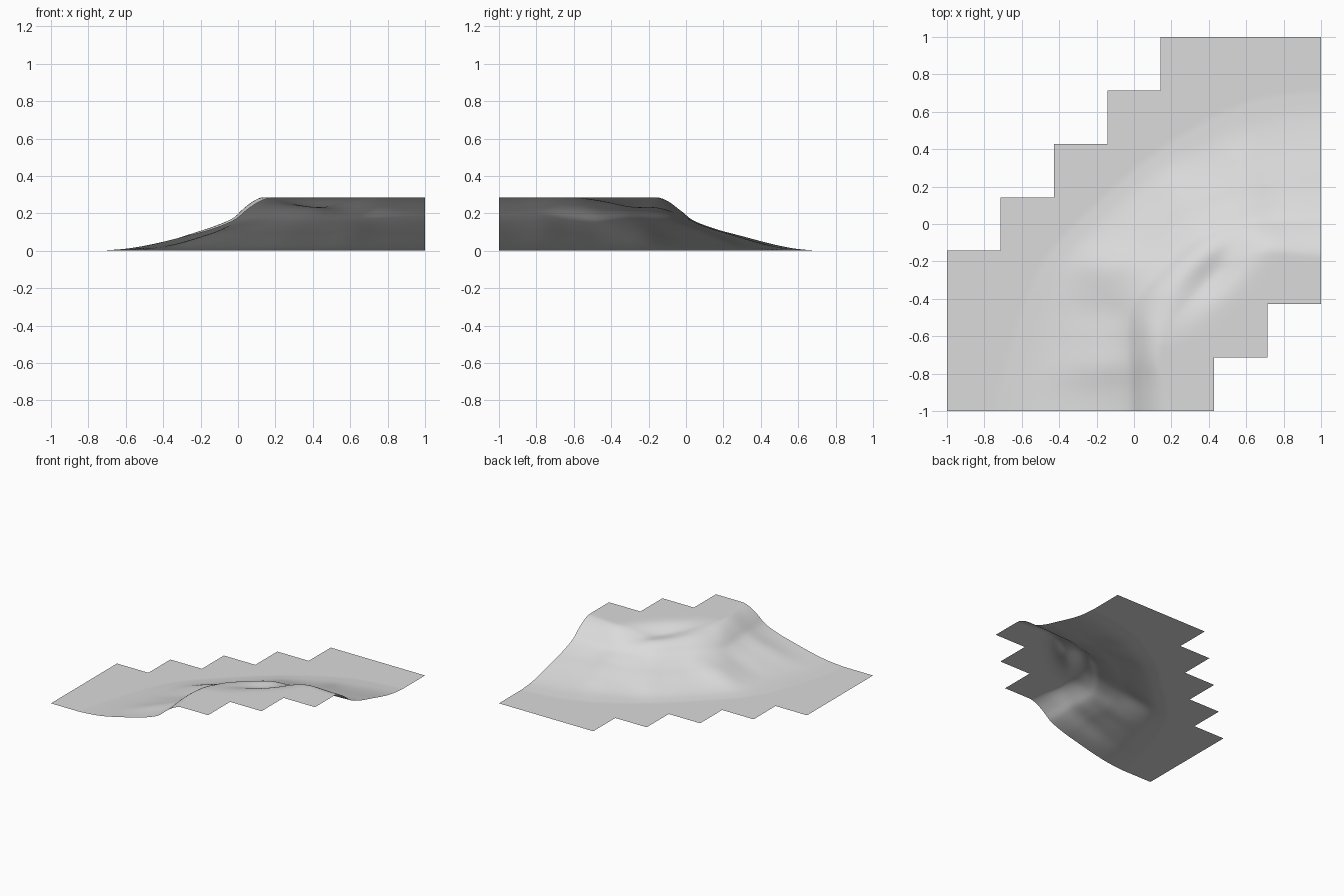
import bpy, bmesh, math

old = bpy.data.objects.get("Cube")
if old:
    bpy.data.objects.remove(old, do_unlink=True)

TILES = 7      # tiles along each side of the ground
SUB = 16       # quads along each tile
PLATEAU = 0.285

# Foot and rim of the slope: (along the diagonal, across the diagonal)
FOOT = [(-2.2, 0.7), (-1.72, 0.25), (-1.22, -0.05), (-0.67, -0.28), (-0.02, -0.3),
        (0.62, -0.24), (1.23, -0.05), (1.69, 0.28), (2.2, 0.75)]
RIM = [(-1.7, 2.2), (-1.2, 1.7), (-0.8, 1.18), (-0.5, 0.8), (-0.3, 0.7), (0, 0.68),
       (0.25, 0.7), (0.4, 0.78), (0.6, 0.92), (0.8, 1.16), (1.2, 1.62), (1.7, 2.1)]
# Height from foot (0) to rim (1)
SLOPE = [(0, 0), (0.13, 0.012), (0.25, 0.036), (0.43, 0.083), (0.55, 0.114), (0.7, 0.165),
         (0.78, 0.215), (0.87, 0.258), (0.96, 0.282), (1.05, PLATEAU)]
# Spurs, gullies and the hollow bench: x, y, radius along, radius across, turn, height
BUMPS = [(-0.15, -0.76, 0.28, 0.1, 0.1, 0.014),
         (-0.12, -0.22, 0.22, 0.1, 0.0, 0.016),
         (-0.1, -0.47, 0.25, 0.1, 0.0, -0.012),
         (0.25, 0.16, 0.2, 0.1, -0.9, 0.01),
         (0.6, 0.24, 0.25, 0.1, -1.3, 0.014),
         (0.43, -0.25, 0.27, 0.09, 0.78, -0.055)]


def curve(points, v):
    """Smooth interpolation through a list of points."""
    if v <= points[0][0]:
        return points[0][1]
    if v >= points[-1][0]:
        return points[-1][1]
    last = len(points) - 1
    i = max(k for k in range(last) if points[k][0] <= v)

    def tangent(k):
        a, b = points[max(k - 1, 0)], points[min(k + 1, last)]
        return (b[1] - a[1]) / (b[0] - a[0])
    (x0, y0), (x1, y1) = points[i], points[i + 1]
    w = x1 - x0
    u = (v - x0) / w
    rise = u * u * (3 - 2 * u)
    return (y0 + (y1 - y0) * rise + tangent(i) * w * u * (1 - u) ** 2
            - tangent(i + 1) * w * u * u * (1 - u))


def height(x, y):
    s, n = x + y, x - y
    foot, rim = curve(FOOT, s), curve(RIM, s)
    t = (n - foot) / (rim - foot)
    if t <= 0:
        return 0
    z = curve(SLOPE, t)
    fade = min(t * 4, 1)
    for bx, by, along, across, turn, h in BUMPS:
        dx, dy = x - bx, y - by
        u = (dx * math.cos(turn) + dy * math.sin(turn)) / along
        v = (dy * math.cos(turn) - dx * math.sin(turn)) / across
        z += fade * h * math.exp(-u * u - v * v)
    return min(max(z, 0), PLATEAU)


def has_tile(i, j):
    """Stepped outline: two opposite corners are cut in stairs."""
    return max(0, i - 4) <= j < min(i + 3, TILES)


# Ground sheet
bm = bmesh.new()
count = TILES * SUB
grid = {}


def vert(i, j):
    if (i, j) not in grid:
        x, y = -1 + 2 * i / count, -1 + 2 * j / count
        grid[i, j] = bm.verts.new((x, y, height(x, y)))
    return grid[i, j]


for i in range(count):
    for j in range(count):
        if has_tile(i // SUB, j // SUB):
            bm.faces.new([vert(i, j), vert(i + 1, j), vert(i + 1, j + 1), vert(i, j + 1)])
for face in bm.faces:
    face.smooth = True

mesh = bpy.data.meshes.new("hillside_ground")
bm.to_mesh(mesh)
bm.free()
ground = bpy.data.objects.new("hillside_ground", mesh)
bpy.context.collection.objects.link(ground)

# Plain grey ground colour
grey = bpy.data.materials.new("light_grey")
grey.use_nodes = True
colour = (0.71, 0.71, 0.71, 1)
grey.diffuse_color = colour
grey.node_tree.nodes["Principled BSDF"].inputs["Base Color"].default_value = colour
mesh.materials.append(grey)
